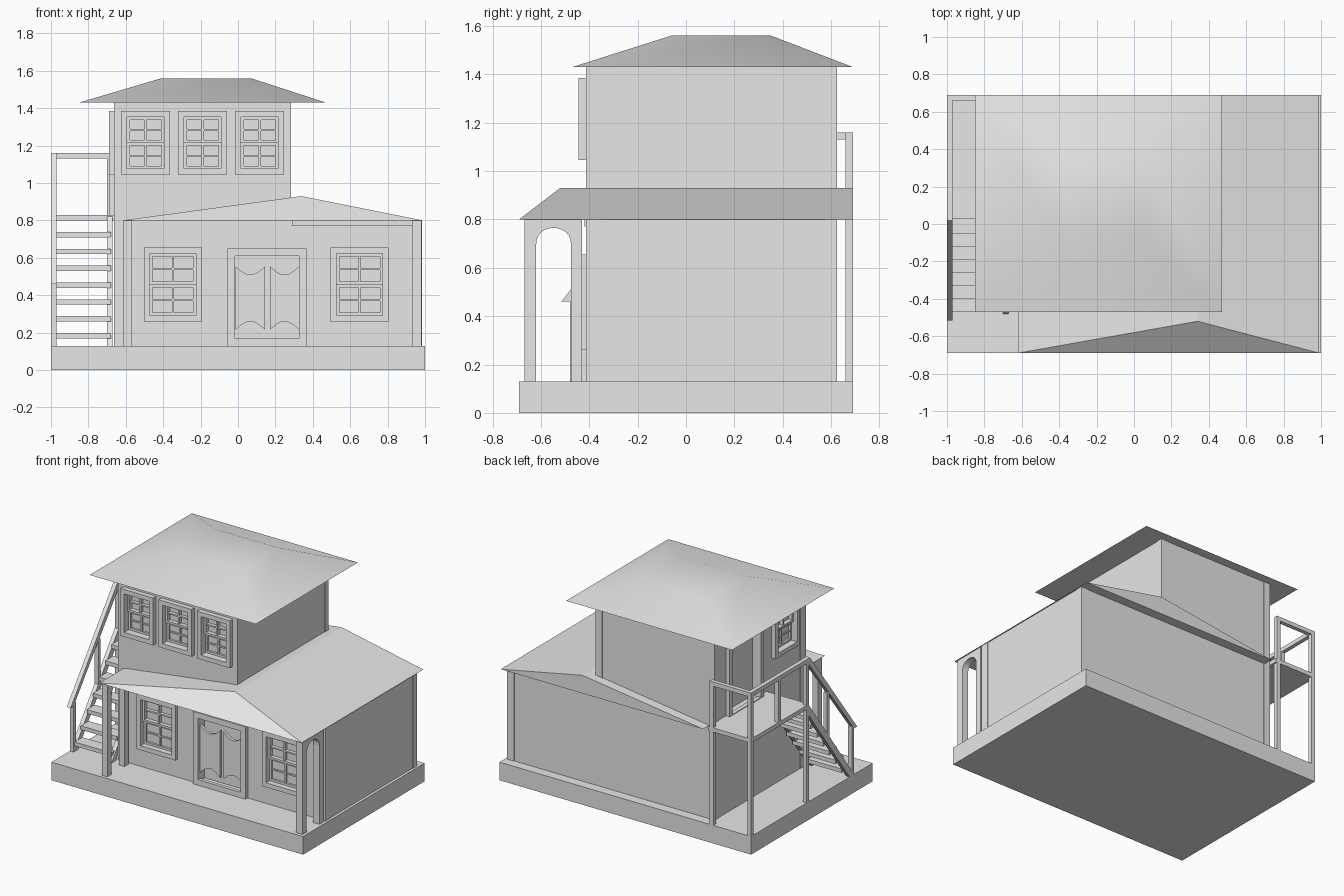
import bpy, bmesh, math

if "Cube" in bpy.data.objects:
    bpy.data.objects.remove(bpy.data.objects["Cube"], do_unlink=True)

# One plain grey for the whole building
GREY = (0.8, 0.8, 0.8, 1)
grey = bpy.data.materials.new("plain_grey")
grey.use_nodes = True
grey.diffuse_color = GREY
grey.node_tree.nodes["Principled BSDF"].inputs["Base Color"].default_value = GREY


def add_mesh(name, verts, faces):
    mesh = bpy.data.meshes.new(name)
    mesh.from_pydata(verts, [], faces)
    bm = bmesh.new()
    bm.from_mesh(mesh)
    bmesh.ops.recalc_face_normals(bm, faces=bm.faces)
    bm.to_mesh(mesh)
    bm.free()
    mesh.materials.append(grey)
    obj = bpy.data.objects.new(name, mesh)
    bpy.context.collection.objects.link(obj)
    return obj


def prism(name, profile, axis, a, b):
    """Extrude a 2D outline from a to b along x (outline y,z) or y (outline x,z)."""
    def place(p, d):
        return (d, p[0], p[1]) if axis == "x" else (p[0], d, p[1])
    n = len(profile)
    verts = [place(p, a) for p in profile] + [place(p, b) for p in profile]
    faces = [tuple(range(n)), tuple(range(n, 2 * n))]
    faces += [(i, (i + 1) % n, (i + 1) % n + n, i + n) for i in range(n)]
    return add_mesh(name, verts, faces)


def box(name, x, y, z):
    outline = [(x[0], z[0]), (x[1], z[0]), (x[1], z[1]), (x[0], z[1])]
    return prism(name, outline, "y", y[0], y[1])


FRONT, SIDE, BACK, RIGHT = -0.41, -0.66, 0.62, 0.98
UP_RIGHT, DECK, EAVE, TOP = 0.28, 0.13, 0.80, 1.43


def wall_box(name, wall, u, d, z):
    """Box on the front or side wall: u runs along it, d is the distance out of it."""
    if wall == "front":
        return box(name, u, (FRONT - d[1], FRONT - d[0]), z)
    return box(name, (SIDE - d[1], SIDE - d[0]), u, z)


def recess(target, wall, u, z, depth):
    cutter = wall_box("recess_cutter", wall, u, (-depth, 0.1), z)
    cutter.hide_render = True
    mod = target.modifiers.new("recess", "BOOLEAN")
    mod.operation, mod.solver, mod.object = "DIFFERENCE", "EXACT", cutter
    bpy.context.view_layer.objects.active = target
    bpy.ops.object.modifier_apply(modifier=mod.name)
    bpy.data.objects.remove(cutter, do_unlink=True)


def frame(name, wall, u, z, w, d):
    """Four bars around an opening; u and z are the outer limits."""
    wall_box(name + "_left", wall, (u[0], u[0] + w), d, z)
    wall_box(name + "_right", wall, (u[1] - w, u[1]), d, z)
    inner = (u[0] + w, u[1] - w)
    wall_box(name + "_top", wall, inner, d, (z[1] - w, z[1]))
    wall_box(name + "_bottom", wall, inner, d, (z[0], z[0] + w))


def window(name, target, wall, u, z, out):
    w = 0.032
    iu, iz = (u[0] + w, u[1] - w), (z[0] + w, z[1] - w)
    recess(target, wall, iu, iz, 0.03)
    frame(name + "_frame", wall, u, z, w, (0, out))
    mid_u, mid_z = sum(u) / 2, sum(z) / 2
    # Upper sash sits a little further out than the lower one
    for sash, lo, hi, d in (("lower", iz[0], mid_z, -0.015), ("upper", mid_z, iz[1], 0)):
        tag = name + "_" + sash
        frame(tag + "_sash", wall, iu, (lo, hi), 0.015, (-0.03, d))
        c = (lo + hi) / 2
        wall_box(tag + "_mullion", wall, (mid_u - .006, mid_u + .006), (-0.03, d - .005), (lo, hi))
        wall_box(tag + "_muntin", wall, iu, (-0.03, d - .006), (c - .005, c + .005))


# Base and walls
box("base", (-1, 1), (-0.69, 0.69), (0, DECK))
lower = box("lower_storey", (SIDE, RIGHT), (FRONT, BACK), (DECK, EAVE))
upper = box("upper_storey", (SIDE, UP_RIGHT), (FRONT, BACK), (EAVE, TOP))

# Corner boards, slightly proud of the walls
E = 0.004
for tag, right, z in (("lower", RIGHT, (DECK, EAVE)), ("upper", UP_RIGHT, (EAVE, TOP))):
    for ex, x in (("right", (SIDE - E, SIDE + .05)), ("left", (right - .05, right + E))):
        box(f"{tag}_{ex}_front_corner_board", x, (FRONT - E, FRONT + .06), z)
        box(f"{tag}_{ex}_back_corner_board", x, (BACK - .04, BACK + E), z)
box("porch_beam", (0.29, 0.93), (FRONT - 0.01, FRONT), (0.77, EAVE))

# Lower roof: hipped over the porch, gabled at the back
x0, x1, ridge = -0.62, 0.99, 0.34
add_mesh("lower_roof",
         [(x0, -.69, EAVE), (x1, -.69, EAVE), (x1, .69, EAVE), (x0, .69, EAVE),
          (ridge, -.52, .93), (ridge, .69, .93)],
         [(0, 1, 2, 3), (0, 1, 4), (1, 2, 5, 4), (2, 3, 5), (3, 0, 4, 5)])

# Upper roof: low, softly shaded hip with a flat top
def rect(xa, xb, ya, yb, z):
    return [(xa, ya, z), (xb, ya, z), (xb, yb, z), (xa, yb, z)]

roof = add_mesh("upper_roof",
                rect(-.85, .47, -.47, .69, TOP) + rect(-.41, .07, -.06, .35, 1.56),
                [(0, 1, 2, 3), (4, 5, 6, 7)]
                + [(i, (i + 1) % 4, (i + 1) % 4 + 4, i + 4) for i in range(4)])
bpy.ops.object.select_all(action="DESELECT")
roof.select_set(True)
bpy.context.view_layer.objects.active = roof
bpy.ops.object.shade_smooth_by_angle(angle=math.radians(35))

# Arched porch ends
arch = [(-.475 - .0725 * (1 - math.cos(math.pi * i / 12)),
         .69 + .075 * math.sin(math.pi * i / 12) ** 0.8) for i in range(13)]
outline = [(-.667, DECK), (-.667, EAVE), (-.43, EAVE), (-.43, DECK), (-.475, DECK)]
outline += arch + [(-.62, DECK)]
for tag, x in (("right", (-.615, -.57)), ("left", (.93, RIGHT))):
    prism(f"{tag}_porch_arch", outline, "x", *x)

# Windows
for i, x in enumerate((-.503, .495)):
    window(f"lower_window_{i + 1}", lower, "front", (x, x + .31), (.26, .655), .025)
for i, x in enumerate((-.625, -.32, -.015)):
    window(f"upper_window_{i + 1}", upper, "front", (x, x + .262), (1.045, 1.385), .035)
window("side_window", upper, "side", (-.31, -.03), (1.045, 1.385), .03)

# Upper door onto the landing
recess(upper, "side", (.13, .46), (.83, 1.35), .04)
frame("landing_door_frame", "side", (.10, .49), (.80, 1.385), .035, (0, .03))

# Swinging doors with scalloped ends
recess(lower, "front", (-.015, .33), (.155, .61), .05)
frame("entrance_frame", "front", (-.055, .365), (DECK, .65), .04, (0, .025))
for tag, a, b in (("right", -.013, .145), ("left", .17, .328)):
    steps = [i / 12 for i in range(13)]
    dip = [.045 * math.sin(math.pi * t) for t in steps]
    top = [(a + (b - a) * t, .555 - s) for t, s in zip(steps, dip)]
    bottom = [(a + (b - a) * t, .215 + s) for t, s in zip(steps, dip)]
    prism(f"{tag}_swing_door", top + bottom[::-1], "y", FRONT, FRONT + .02)

# Landing, its posts and rails
T = 0.03
OUT, IN = (-1, -1 + T), (-.70, -.70 + T)
box("landing", (-1, SIDE), (.03, .69), (.80, .83))
for tag, x, y, z in (("back_outer", OUT, .66, 1.13), ("back_inner", IN, .66, 1.13),
                     ("middle", OUT, .35, 1.13), ("front", OUT, .03, 1.13)):
    box(f"landing_{tag}_post", x, (y, y + T), (.80 if tag == "middle" else DECK, z))
box("landing_side_rail", OUT, (.03, .69), (1.13, 1.16))
box("landing_back_rail", (-1 + T, IN[1]), (.66, .69), (1.13, 1.16))

# Stairs: treads, stringers and handrail
for i in range(7):
    y, z = -.47 + .07 * i, .17 + .09 * i
    box(f"tread_{i + 1}", (-1 + T, -.68), (y, y + .09), (z, z + .028))
for tag, x in (("outer", OUT), ("inner", IN)):
    prism(f"{tag}_stringer", [(-.48, DECK), (-.43, DECK), (.05, .77), (.05, .82), (.03, .82)],
          "x", *x)
prism("stair_rail", [(-.515, .46), (-.48, .46), (.04, 1.125), (.04, 1.16), (.02, 1.16)],
      "x", *OUT)
for tag, y, z0, z1 in (("bottom", -.48, DECK, .48), ("middle", -.20, .48, .83)):
    box(f"stair_{tag}_post", OUT, (y, y + .025), (z0, z1))
